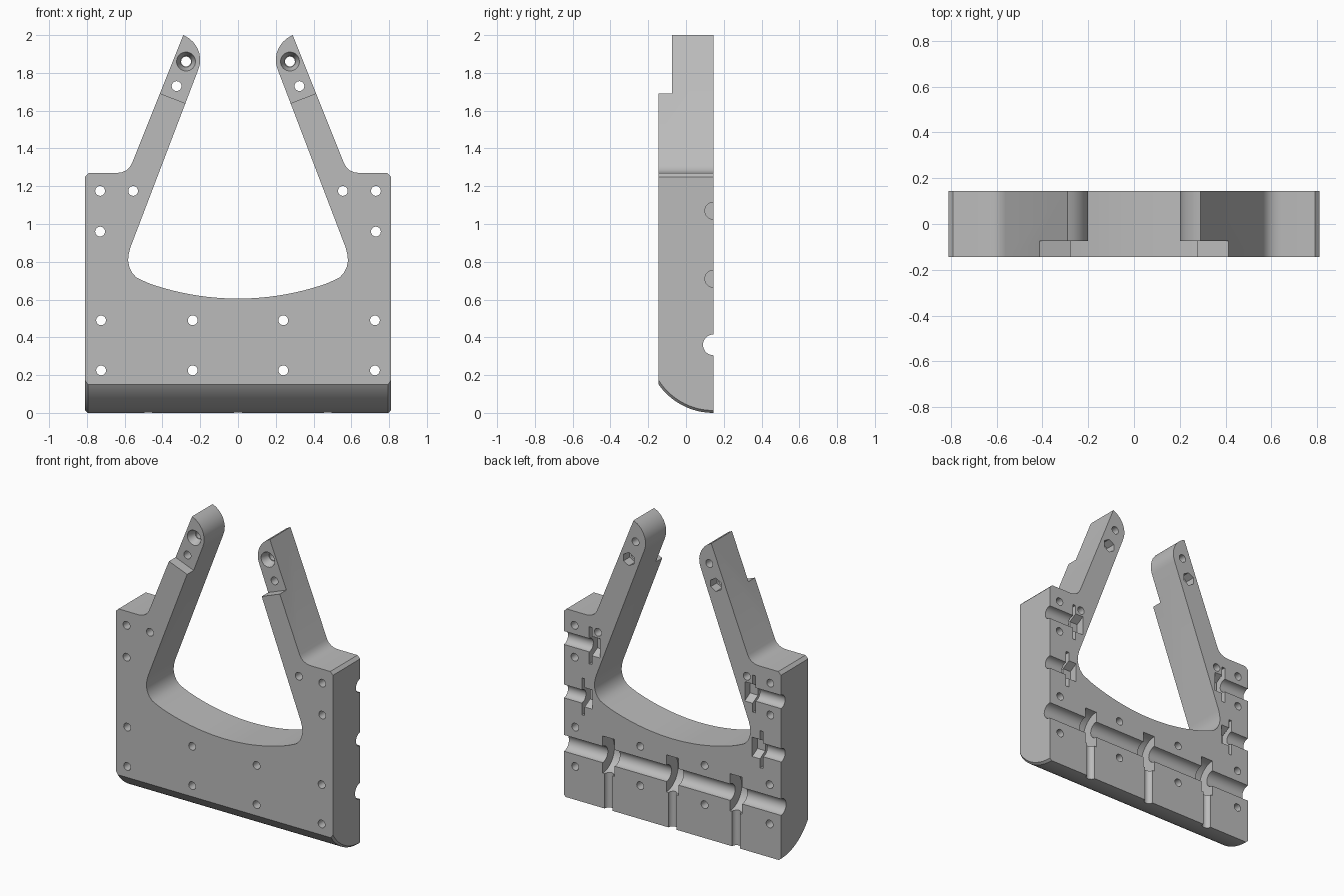
import bpy, bmesh, math
from mathutils import Matrix, Vector

if "Cube" in bpy.data.objects:
    bpy.data.objects.remove(bpy.data.objects["Cube"])

BACK, FRONT = 0.145, -0.145
grey = bpy.data.materials.new("grey plastic")
grey.diffuse_color = (0.5, 0.5, 0.5, 1)
grey.use_nodes = True
grey.node_tree.nodes["Principled BSDF"].inputs["Base Color"].default_value = grey.diffuse_color


def finish(bm, name):
    bmesh.ops.recalc_face_normals(bm, faces=bm.faces)
    me = bpy.data.meshes.new(name)
    bm.to_mesh(me)
    bm.free()
    ob = bpy.data.objects.new(name, me)
    bpy.context.collection.objects.link(ob)
    return ob


def loft(sections, name):
    """Solid through matching closed loops of points."""
    bm = bmesh.new()
    rings = [[bm.verts.new(p) for p in s] for s in sections]
    n = len(rings[0])
    for a, b in zip(rings, rings[1:]):
        for i in range(n):
            bm.faces.new((a[i], a[(i + 1) % n], b[(i + 1) % n], b[i]))
    bm.faces.new(rings[0])
    bm.faces.new(rings[-1])
    return finish(bm, name)


def rod(p, q, r, r2=None, sides=32, name="rod_cutter"):
    p, q = Vector(p), Vector(q)
    d = q - p
    bm = bmesh.new()
    mat = Matrix.Translation((p + q) / 2) @ d.to_track_quat('Z', 'Y').to_matrix().to_4x4()
    bmesh.ops.create_cone(bm, cap_ends=True, segments=sides, radius1=r,
                          radius2=r if r2 is None else r2, depth=d.length, matrix=mat)
    return finish(bm, name)


def box(centre, size, turn=0, name="box_cutter"):
    bm = bmesh.new()
    bmesh.ops.create_cube(bm, size=1, matrix=Matrix.Translation(centre)
                          @ Matrix.Rotation(turn, 4, 'Y') @ Matrix.Diagonal((*size, 1)))
    return finish(bm, name)


# Frame outline, right half: outer side, arm, opening
half = [(0.81, -0.05), (0.81, 1.25), (0.79, 1.27), (0.64, 1.27)]
half += [(0.615, 1.274), (0.592, 1.284), (0.574, 1.3), (0.562, 1.32)]
half += [(0.29, 2.0), (0.262, 1.985), (0.237, 1.963), (0.217, 1.935), (0.205, 1.905),
         (0.20, 1.875), (0.202, 1.845), (0.21, 1.818)]
half += [(0.57, 0.875), (0.579, 0.84), (0.582, 0.805), (0.575, 0.77), (0.56, 0.74),
         (0.537, 0.716), (0.51, 0.703)]
for i in range(1, 13):                      # shallow curved floor of the opening
    x = 0.51 * (1 - i / 12)
    half.append((x, 2.021 - math.sqrt(1.416 ** 2 - x * x)))
outline = half + [(-x, z) for x, z in reversed(half[:-1])]
frame = loft([[(x, y, z) for x, z in outline] for y in (FRONT, BACK)], "frame")

cutters = []

# Rounded underside with slightly bevelled ends
def underside(x, r):
    pts = []
    for i in range(25):
        a = math.radians(-70 + 70 * i / 24)
        pts.append((x, BACK + r * math.sin(a), 0.355 - r * math.cos(a)))
    pts.append((x, 0.3, 0.355 - r))
    return pts + [(x, 0.3, -0.3), (x, -0.4, -0.3), (x, -0.4, pts[0][2])]

cutters.append(loft([underside(x, r) for x, r in
                     ((-0.83, 0.325), (-0.795, 0.355), (0.795, 0.355), (0.83, 0.325))],
                    "underside_cutter"))

for s in (-1, 1):
    # Thinner arm tips
    tilt = 0.37
    cutters.append(box((s * (0.345 - 0.3 * math.sin(tilt)), -0.275, 1.665 + 0.3 * math.cos(tilt)),
                       (0.3, 0.4, 0.6), -s * tilt))
    # Screw holes through the plate and arms
    for x, z in ((0.73, 1.175), (0.555, 1.175), (0.73, 0.96), (0.725, 0.49), (0.24, 0.49),
                 (0.725, 0.225), (0.24, 0.225), (0.275, 1.86), (0.325, 1.73)):
        cutters.append(rod((s * x, -0.3, z), (s * x, 0.3, z), 0.026, sides=24))
    # Countersink on the front and nut pocket on the back of each arm
    cutters.append(rod((s * 0.275, -0.08, 1.86), (s * 0.275, -0.02, 1.86), 0.052, 0.03))
    cutters.append(rod((s * 0.325, 0.08, 1.73), (s * 0.325, 0.2, 1.73), 0.045, sides=6))
    # Side bolt channels with washer slots and hexagonal pockets
    for z, x in ((0.71, 0.665), (1.07, 0.61)):
        cutters.append(rod((s * (x - 0.01), BACK, z), (s * 0.9, BACK, z), 0.045))
        cutters.append(box((s * x, BACK, z), (0.022, 0.18, 0.25)))
        cutters.append(rod((s * (x - 0.07), BACK, z), (s * (x + 0.004), BACK, z), 0.065, sides=6))

# Long axle channel with three roller pockets and drain channels
cutters.append(rod((-0.9, BACK, 0.36), (0.9, BACK, 0.36), 0.055))
for x in (-0.475, 0, 0.475):
    cutters.append(rod((x - 0.045, BACK, 0.36), (x + 0.045, BACK, 0.36), 0.125, sides=40))
    cutters.append(rod((x, BACK, -0.1), (x, BACK, 0.33), 0.03, sides=24))

# Apply all cuts
bpy.context.view_layer.objects.active = frame
frame.select_set(True)
for c in cutters:
    m = frame.modifiers.new("cut", 'BOOLEAN')
    m.operation, m.solver, m.object = 'DIFFERENCE', 'EXACT', c
    bpy.ops.object.modifier_apply(modifier=m.name)
    bpy.data.objects.remove(c)

frame.data.materials.clear()
frame.data.materials.append(grey)
bpy.ops.object.shade_smooth_by_angle(angle=math.radians(30))
